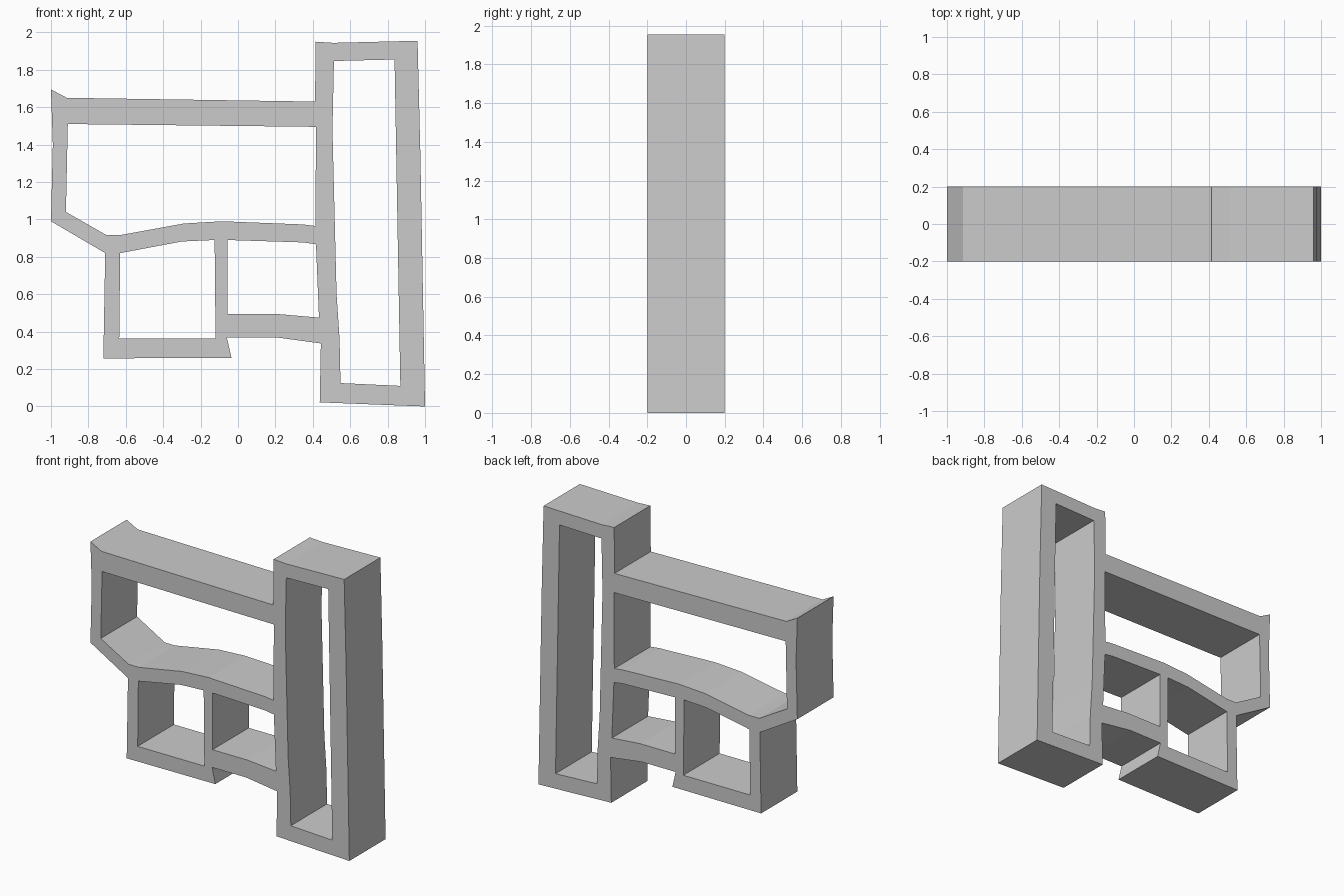
import bpy
import bmesh
import math

if "Cube" in bpy.data.objects:
    bpy.data.objects.remove(bpy.data.objects["Cube"])

DEPTH = 0.4

# Outer wall outline (x, z)
outline = [(-1.0, 1.695), (-0.915, 1.65), (0.412, 1.63), (0.415, 1.95), (0.51, 1.944),
           (0.96, 1.955), (0.975, 1.35), (1.0, 0.0), (0.437, 0.022), (0.443, 0.337),
           (0.2, 0.37), (-0.06, 0.37), (-0.035, 0.26), (-0.72, 0.257), (-0.71, 0.82),
           (-1.0, 0.99), (-0.99, 1.4)]

# Room openings
long_room = [(-0.91, 1.51), (0.417, 1.495), (0.414, 0.965), (0.35, 0.973), (-0.085, 0.99),
             (-0.29, 0.978), (-0.625, 0.917), (-0.705, 0.917), (-0.92, 1.04)]
left_room = [(-0.63, 0.82), (-0.30, 0.882), (-0.125, 0.89), (-0.12, 0.363), (-0.635, 0.363)]
middle_room = [(-0.057, 0.89), (0.35, 0.877), (0.417, 0.867), (0.433, 0.475),
               (0.213, 0.494), (-0.057, 0.494)]
tall_room = [(0.513, 1.847), (0.837, 1.855), (0.868, 0.11), (0.548, 0.125),
             (0.543, 0.36), (0.527, 0.6), (0.505, 1.48)]

# One filled profile with openings, extruded to wall depth
curve = bpy.data.curves.new("wall_frame", "CURVE")
curve.dimensions = "2D"
curve.fill_mode = "BOTH"
curve.extrude = DEPTH / 2
for loop in (outline, long_room, left_room, middle_room, tall_room):
    spline = curve.splines.new("POLY")
    spline.points.add(len(loop) - 1)
    for point, (x, z) in zip(spline.points, loop):
        point.co = (x, z, 0, 1)
    spline.use_cyclic_u = True

frame = bpy.data.objects.new("wall_frame", curve)
bpy.context.collection.objects.link(frame)
frame.rotation_euler.x = math.pi / 2
bpy.context.view_layer.objects.active = frame
frame.select_set(True)
bpy.ops.object.convert(target="MESH")
bpy.ops.object.transform_apply(location=False, rotation=True, scale=False)

# Weld caps to sides and keep every face flat
bm = bmesh.new()
bm.from_mesh(frame.data)
bmesh.ops.remove_doubles(bm, verts=bm.verts, dist=0.0005)
bmesh.ops.recalc_face_normals(bm, faces=bm.faces)
for face in bm.faces:
    face.smooth = False
bm.to_mesh(frame.data)
bm.free()
